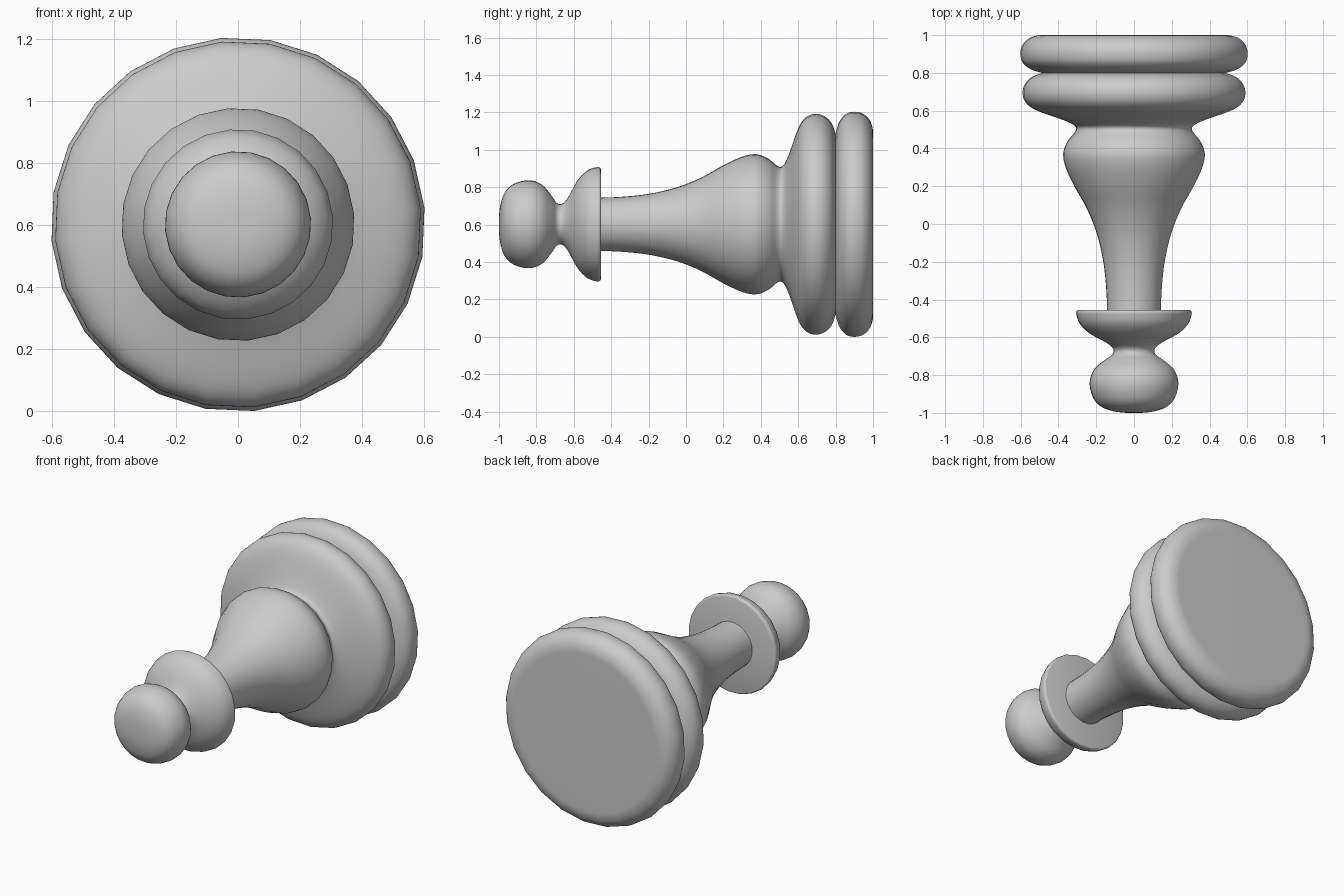
import bpy, bmesh, math
from mathutils import Vector

SIDES = 24
TURN = math.radians(5)
AXIS_Z = 0.602


def smooth_run(points, steps=4):
    """Catmull-Rom curve through (y, radius) points."""
    pts = [Vector(p) for p in points]
    first = Vector((pts[1].x, -pts[1].y)) if pts[0].y == 0 else pts[0]
    pts = [first] + pts + [pts[-1]]
    out = []
    for a, b, c, d in zip(pts, pts[1:], pts[2:], pts[3:]):
        for i in range(steps):
            t = i / steps
            out.append(0.5 * (2 * b + (c - a) * t
                              + (2 * a - 5 * b + 4 * c - d) * t ** 2
                              + (3 * b - a - 3 * c + d) * t ** 3))
    return out + [pts[-1]]


def lathe(name, profile):
    """Spin a profile about the long axis, closing both ends."""
    bm = bmesh.new()
    rings = []
    for y, r in profile:
        if r < 0.001:
            rings.append([bm.verts.new((0, y, AXIS_Z))])
            continue
        angles = [TURN + math.tau * i / SIDES for i in range(SIDES)]
        rings.append([bm.verts.new((r * math.cos(a), y, AXIS_Z + r * math.sin(a)))
                      for a in angles])
    for lower, upper in zip(rings, rings[1:]):
        for i in range(SIDES):
            j = (i + 1) % SIDES
            corners = [lower[i % len(lower)], lower[j % len(lower)],
                       upper[j % len(upper)], upper[i % len(upper)]]
            bm.faces.new(list(dict.fromkeys(corners)))
    for ring in (rings[0], rings[-1]):
        if len(ring) > 1:
            bm.faces.new(ring)
    bmesh.ops.recalc_face_normals(bm, faces=bm.faces)
    mesh = bpy.data.meshes.new(name)
    bm.to_mesh(mesh)
    bm.free()
    obj = bpy.data.objects.new(name, mesh)
    bpy.context.collection.objects.link(obj)
    bpy.ops.object.select_all(action='DESELECT')
    obj.select_set(True)
    bpy.context.view_layer.objects.active = obj
    bpy.ops.object.shade_smooth_by_angle(angle=math.radians(35))
    return obj


cube = bpy.data.objects.get("Cube")
if cube:
    bpy.data.objects.remove(cube, do_unlink=True)

# Rounded head, narrow neck and flared collar with a flat back
lathe("head_and_collar", smooth_run([
    (-1, 0), (-0.995, 0.09), (-0.97, 0.17), (-0.92, 0.217), (-0.84, 0.236),
    (-0.77, 0.212), (-0.72, 0.155), (-0.69, 0.114), (-0.66, 0.111),
    (-0.63, 0.145), (-0.58, 0.235), (-0.53, 0.287), (-0.48, 0.306),
    (-0.46, 0.304), (-0.455, 0.295)]))

# Flared stem running into the upper base ring
lathe("stem_and_upper_ring", smooth_run([
    (-0.47, 0.143), (-0.35, 0.147), (-0.2, 0.163), (-0.05, 0.198),
    (0.08, 0.25), (0.2, 0.317), (0.3, 0.363), (0.375, 0.376),
    (0.44, 0.352), (0.49, 0.312), (0.52, 0.315), (0.55, 0.375),
    (0.6, 0.515), (0.64, 0.573), (0.69, 0.592), (0.74, 0.58),
    (0.78, 0.54), (0.8, 0.48)]))

# Rounded foot disc with a flat back
lathe("foot_disc", smooth_run([
    (0.8, 0.49), (0.82, 0.55), (0.855, 0.592), (0.9, 0.604),
    (0.945, 0.594), (0.98, 0.562), (0.997, 0.52), (1, 0.48)]))
